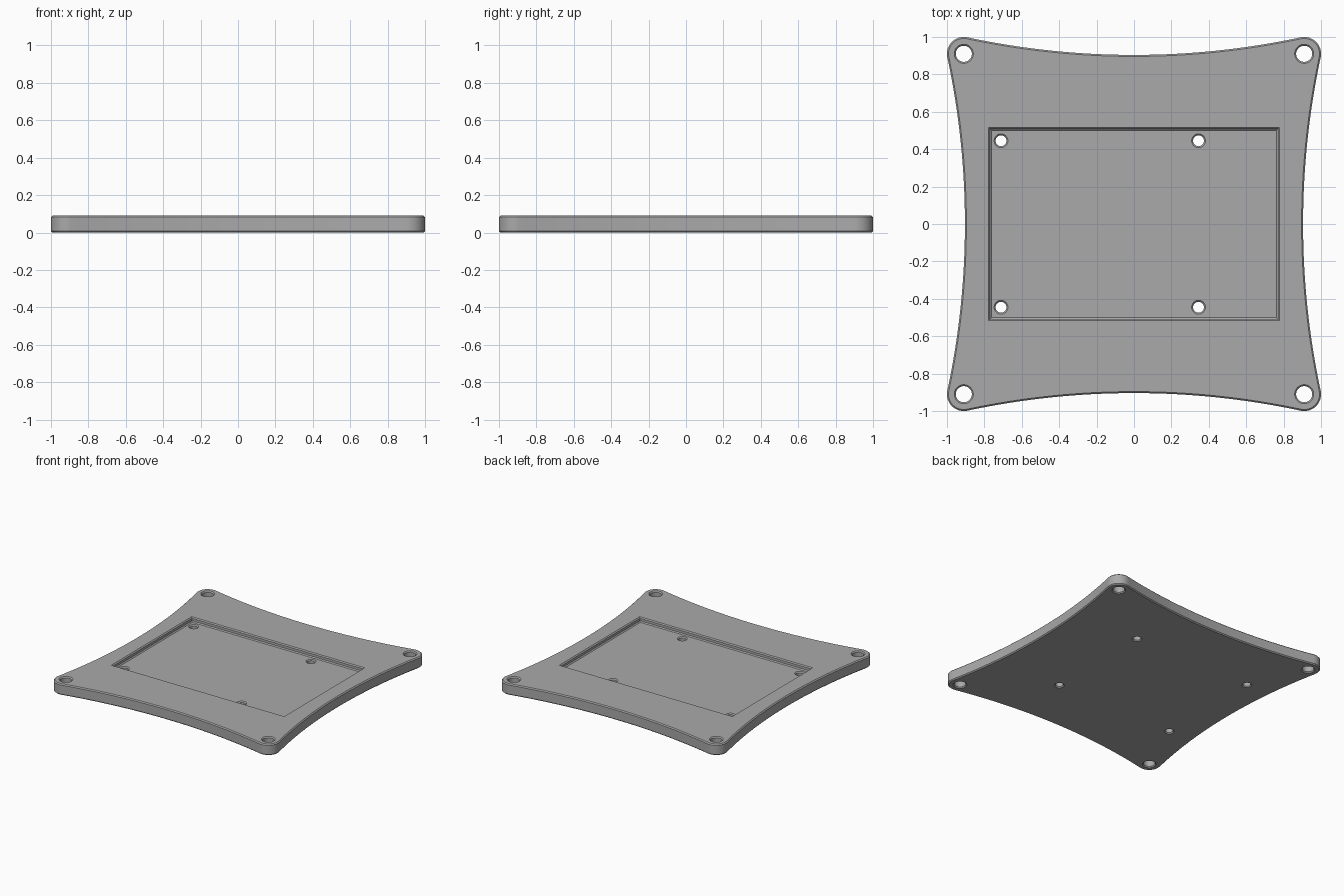
import bpy, bmesh
from math import sin, cos, pi, atan2, asin

cube = bpy.data.objects.get("Cube")
if cube:
    bpy.data.objects.remove(cube)

THICK, DEPTH, BEVEL = 0.09, 0.036, 0.008
FLOOR = THICK - DEPTH
CORNER, CORNER_R, WAIST = 0.91, 0.09, 0.904

grey = bpy.data.materials.new("plain_grey")
grey.use_nodes = True
grey.diffuse_color = (0.4, 0.4, 0.4, 1)
grey.node_tree.nodes["Principled BSDF"].inputs["Base Color"].default_value = grey.diffuse_color


def arc(cx, cy, r, a0, a1, n):
    """Points along an arc, both ends included."""
    angles = [a0 + (a1 - a0) * i / n for i in range(n + 1)]
    return [(cx + r * cos(a), cy + r * sin(a)) for a in angles]


def plate_outline(off):
    """Four round corners joined by tangent inward-curving sides."""
    gap = CORNER - WAIST
    big = (CORNER**2 + gap**2 - CORNER_R**2) / (2 * (CORNER_R + gap))
    tilt = asin(CORNER / (big + CORNER_R))
    # One quarter: front-right corner, then the right side
    quarter = arc(CORNER, -CORNER, CORNER_R + off, -pi / 2 - tilt, tilt, 24)
    quarter += arc(WAIST + big, 0, big - off, pi + tilt, pi - tilt, 32)[1:-1]
    points = []
    for _ in range(4):
        points += quarter
        quarter = [(-y, x) for x, y in quarter]
    return points


def rectangle(hx, hy):
    return lambda off: [(sx * (hx + off), sy * (hy + off))
                        for sx, sy in ((-1, -1), (1, -1), (1, 1), (-1, 1))]


def circle(cx, cy, r):
    return lambda off: arc(cx, cy, r + off, 0, 2 * pi, 48)[:-1]


def loft(name, outline, levels):
    """Closed solid through copies of an outline, given as (offset, height)."""
    bm = bmesh.new()
    rings = [[bm.verts.new((x, y, z)) for x, y in outline(off)] for off, z in levels]
    for low, high in zip(rings, rings[1:]):
        for i in range(len(low)):
            j = (i + 1) % len(low)
            bm.faces.new((low[i], low[j], high[j], high[i]))
    bm.faces.new(rings[0][::-1])
    bm.faces.new(rings[-1])
    bmesh.ops.recalc_face_normals(bm, faces=bm.faces)
    mesh = bpy.data.meshes.new(name)
    bm.to_mesh(mesh)
    bm.free()
    mesh.materials.append(grey)
    obj = bpy.data.objects.new(name, mesh)
    bpy.context.collection.objects.link(obj)
    return obj


def hole(name, x, y, r, top):
    """Through-hole cutter with a chamfer at both mouths."""
    b, e = BEVEL, 0.004
    return loft(name, circle(x, y, r),
                [(b + e, -e), (0, b), (0, top - b), (b + e, top + e)])


# Plate with chamfered rims
plate = loft("mounting_plate", plate_outline,
             [(-BEVEL, 0), (0, BEVEL), (0, THICK - BEVEL), (-BEVEL, THICK)])

# Recessed rectangular pocket, chamfered at its floor and mouth
cutters = [loft("pocket_cutter", rectangle(0.77, 0.509),
                [(-BEVEL, FLOOR), (0, FLOOR + BEVEL), (0, THICK - BEVEL),
                 (BEVEL + 0.004, THICK + 0.004)])]

# Corner holes and the smaller holes in the pocket floor
for sy in (-1, 1):
    for x in (-CORNER, CORNER):
        cutters.append(hole("corner_hole_cutter", x, sy * CORNER, 0.043, THICK))
    for x in (-0.711, 0.345):
        cutters.append(hole("pocket_hole_cutter", x, sy * 0.445, 0.029, FLOOR))

bpy.context.view_layer.objects.active = plate
for cutter in cutters:
    cutter.hide_render = True
    mod = plate.modifiers.new(cutter.name, "BOOLEAN")
    mod.operation, mod.solver, mod.object = "DIFFERENCE", "EXACT", cutter
    bpy.ops.object.modifier_apply(modifier=mod.name)
    bpy.data.objects.remove(cutter)

# Smooth curved walls, crisp chamfers
bpy.ops.object.select_all(action="DESELECT")
plate.select_set(True)
bpy.ops.object.shade_smooth_by_angle(angle=pi / 6)
